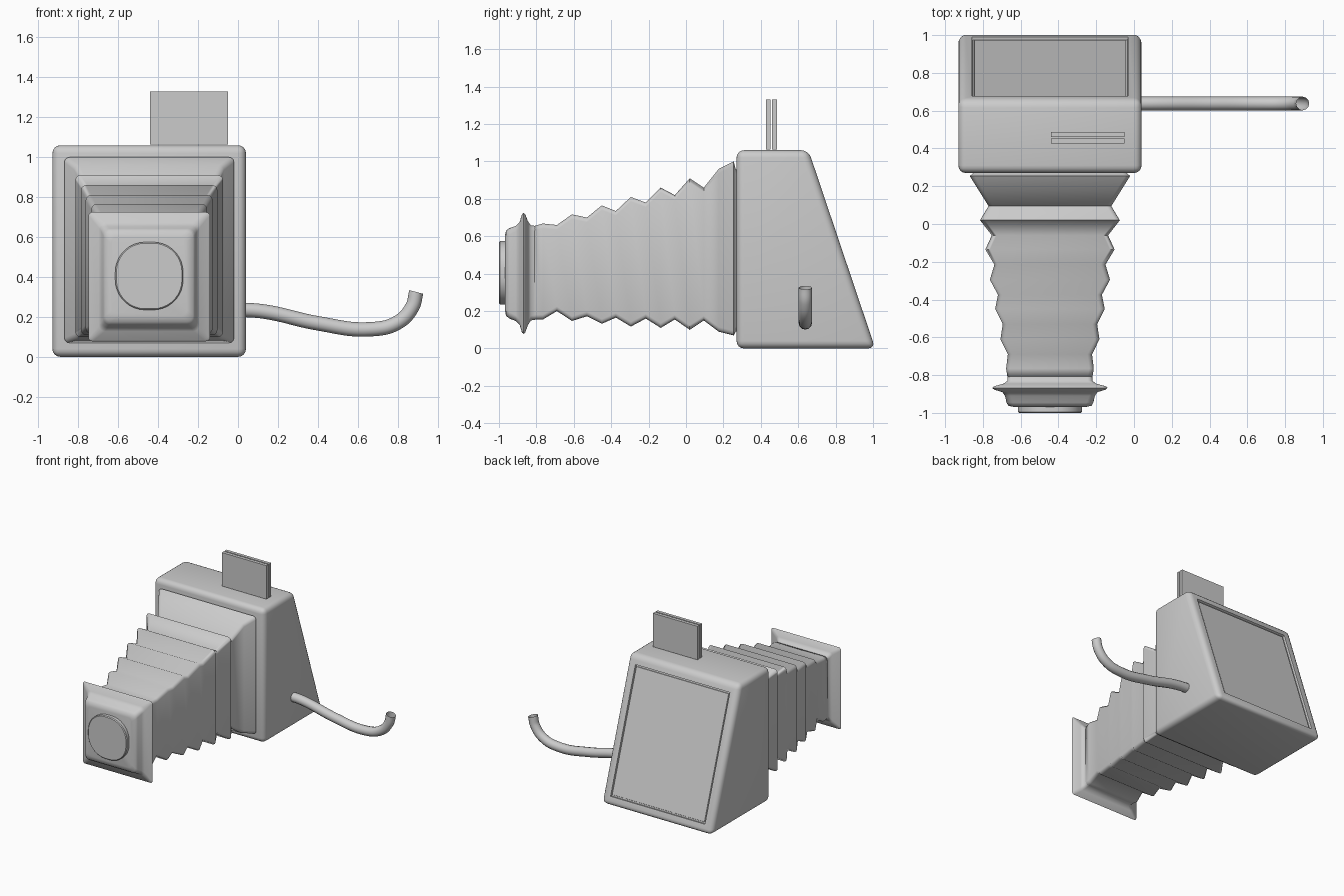
import bpy, bmesh
from math import sin, cos, pi

if "Cube" in bpy.data.objects:
    bpy.data.objects.remove(bpy.data.objects["Cube"])

CX = -0.445  # centre line of body and bellows


def finish(name, bm, angle):
    bmesh.ops.recalc_face_normals(bm, faces=bm.faces)
    me = bpy.data.meshes.new(name)
    bm.to_mesh(me)
    bm.free()
    ob = bpy.data.objects.new(name, me)
    bpy.context.collection.objects.link(ob)
    bpy.ops.object.select_all(action='DESELECT')
    ob.select_set(True)
    bpy.context.view_layer.objects.active = ob
    bpy.ops.object.shade_smooth_by_angle(angle=angle * pi / 180)
    return ob


def rounded_ring(bm, y, top, bottom, hw, r, seg):
    """Rounded rectangle in the xz plane at depth y."""
    hh, cz = (top - bottom) / 2, (top + bottom) / 2
    ring = []
    for q, (sx, sz) in enumerate([(1, 1), (-1, 1), (-1, -1), (1, -1)]):
        for i in range(seg + 1):
            a = (q + i / seg) * pi / 2
            ring.append(bm.verts.new((CX + sx * (hw - r) + r * cos(a), y,
                                      cz + sz * (hh - r) + r * sin(a))))
    return ring


def loft(name, sections, seg, angle):
    """Skin rings (y, top, bottom, half width, corner radius), capped."""
    bm = bmesh.new()
    rings = [rounded_ring(bm, *s, seg) for s in sections]
    n = len(rings[0])
    for a, b in zip(rings, rings[1:]):
        for i in range(n):
            j = (i + 1) % n
            bm.faces.new((a[i], a[j], b[j], b[i]))
    bm.faces.new(rings[0])
    bm.faces.new(rings[-1])
    return finish(name, bm, angle)


def box(name, lo, hi):
    bm = bmesh.new()
    bmesh.ops.create_cube(bm, size=1)
    for v in bm.verts:
        v.co = [(a + b) / 2 + c * (b - a) for a, b, c in zip(lo, hi, v.co)]
    return finish(name, bm, 30)


# Body: wedge with sloping back, rounded edges
bm = bmesh.new()
profile = [(0.27, 0), (1.012, 0), (0.655, 1.06), (0.27, 1.06)]
base = bm.faces.new([bm.verts.new((-0.93, y, z)) for y, z in profile])
ext = bmesh.ops.extrude_face_region(bm, geom=[base])['geom']
bmesh.ops.translate(bm, vec=(0.97, 0, 0),
                    verts=[g for g in ext if isinstance(g, bmesh.types.BMVert)])
bmesh.ops.recalc_face_normals(bm, faces=bm.faces)
bmesh.ops.bevel(bm, geom=bm.edges[:], offset=0.04, segments=4, profile=0.5,
                affect='EDGES')
# Recessed screen in the sloping back
bm.normal_update()
screen = max((f for f in bm.faces if f.normal.y > 0.9), key=lambda f: f.calc_area())
for thick, depth in [(0.045, 0), (0.003, -0.016), (0.014, 0), (0.003, 0.006)]:
    bmesh.ops.inset_region(bm, faces=[screen], thickness=thick, depth=depth)
finish("body", bm, 35)

# Bellows: alternating ridges and valleys, tapering forward
loft("bellows", [(*s, 0.025) for s in [
    (0.285, 0.95, 0.10, 0.40),
    (0.265, 0.96, 0.09, 0.41),
    (0.255, 1.00, 0.07, 0.425),
    (0.175, 0.96, 0.09, 0.375),
    (0.095, 0.86, 0.15, 0.325),
    (0.02, 0.91, 0.10, 0.37),
    (-0.06, 0.82, 0.155, 0.308),
    (-0.135, 0.86, 0.11, 0.342),
    (-0.215, 0.78, 0.16, 0.294),
    (-0.295, 0.81, 0.117, 0.318),
    (-0.375, 0.735, 0.165, 0.275),
    (-0.45, 0.765, 0.132, 0.29),
    (-0.53, 0.70, 0.172, 0.25),
    (-0.61, 0.717, 0.147, 0.262),
    (-0.69, 0.66, 0.20, 0.223),
    (-0.765, 0.668, 0.155, 0.232),
    (-0.81, 0.655, 0.155, 0.225)]], 3, 78)

# Front plate: flared rim and raised centre
loft("front_plate", [
    (-0.80, 0.655, 0.155, 0.225, 0.025),
    (-0.83, 0.658, 0.150, 0.225, 0.025),
    (-0.845, 0.68, 0.125, 0.245, 0.02),
    (-0.86, 0.718, 0.085, 0.298, 0.02),
    (-0.868, 0.725, 0.078, 0.305, 0.02),
    (-0.877, 0.718, 0.085, 0.295, 0.02),
    (-0.89, 0.675, 0.128, 0.252, 0.03),
    (-0.91, 0.655, 0.147, 0.238, 0.03),
    (-0.945, 0.643, 0.16, 0.23, 0.035),
    (-0.962, 0.63, 0.175, 0.22, 0.035),
    (-0.969, 0.60, 0.205, 0.19, 0.03)], 4, 60)

# Lens: soft-cornered disc
loft("lens", [
    (-0.95, 0.575, 0.235, 0.17, 0.15),
    (-0.994, 0.575, 0.235, 0.17, 0.15),
    (-1.0, 0.569, 0.241, 0.164, 0.144)], 9, 30)

# Viewfinder: pair of thin upright plates
for side, y in (("front", 0.427), ("back", 0.461)):
    box("viewfinder_plate_" + side, (-0.44, y, 1.065), (-0.05, y + 0.025, 1.33))

# Cable: open tube hanging from the right side
cu = bpy.data.curves.new("cable", 'CURVE')
cu.dimensions = '3D'
cu.bevel_depth = 0.036
cu.bevel_resolution = 4
cu.resolution_u = 10
path = [(0.0, 0.237), (0.13, 0.227), (0.40, 0.168), (0.66, 0.138), (0.80, 0.172),
        (0.873, 0.25), (0.893, 0.325)]
sp = cu.splines.new('BEZIER')
sp.bezier_points.add(len(path) - 1)
for p, (x, z) in zip(sp.bezier_points, path):
    p.co = (x, 0.638, z)
    p.handle_left_type = p.handle_right_type = 'AUTO'
bpy.context.collection.objects.link(bpy.data.objects.new("cable", cu))
